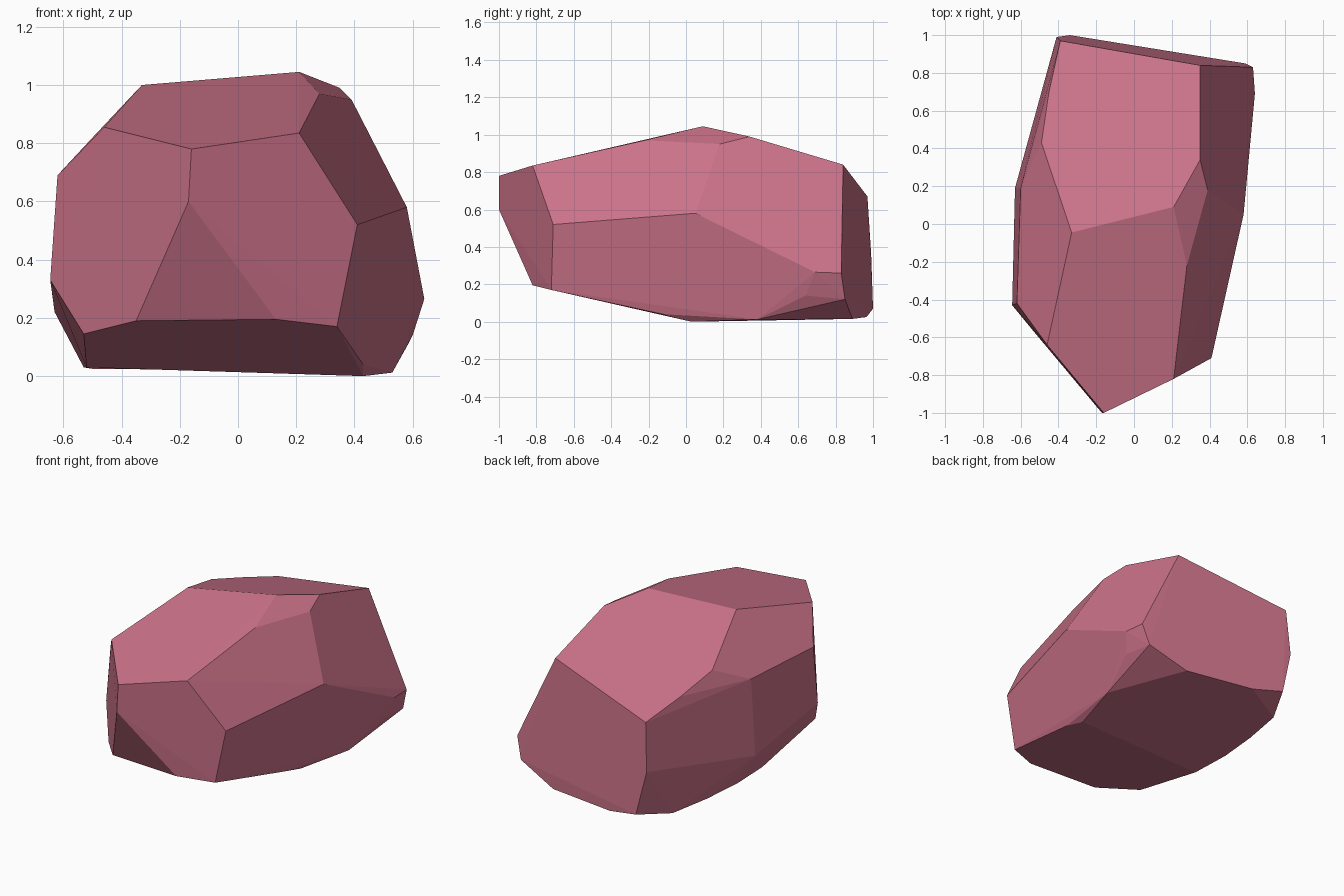
import bpy, bmesh, math

# Corner points of the cut stone, grouped by region
front = [(-.16, -1, .78), (-.17, -1, .60), (.21, -.82, .835), (.41, -.71, .52),
         (.34, -.72, .17), (.13, -.82, .195), (-.35, -.785, .19), (-.53, -.57, .145)]
top = [(-.33, -.045, 1.0), (.21, .09, 1.045), (.35, .34, .99), (.35, .84, .84),
       (-.39, .97, .67), (-.45, .70, .75), (-.49, .43, .83), (-.47, .35, .855),
       (.28, -.22, .97), (.39, .18, .95), (-.46, -.64, .855)]
left = [(-.62, -.42, .69), (-.60, .19, .71), (-.645, -.43, .33), (-.63, .19, .22)]
right = [(.58, .05, .58), (.64, .69, .265), (.63, .83, .26), (.60, .64, .14), (.59, .85, .12)]
back = [(-.41, .99, .36), (-.34, 1.0, .07)]
bottom = [(.43, -.12, .04), (.43, .03, 0), (.53, .38, .012), (.33, .89, .015),
          (-.13, .965, .025), (-.45, .78, .025), (-.50, .50, .025), (-.53, .23, .03),
          (-.52, -.04, .03)]

# Faceted stone: the convex hull of the corners, near-flat triangles merged
bm = bmesh.new()
for p in front + top + left + right + back + bottom:
    bm.verts.new(p)
res = bmesh.ops.convex_hull(bm, input=bm.verts[:])
loose = [v for v in bm.verts if not v.link_faces]
bmesh.ops.delete(bm, geom=loose, context='VERTS')
bmesh.ops.dissolve_limit(bm, angle_limit=math.radians(2.5), verts=bm.verts[:], edges=bm.edges[:])
bmesh.ops.recalc_face_normals(bm, faces=bm.faces[:])

mesh = bpy.data.meshes.new("rock")
bm.to_mesh(mesh)
bm.free()
rock = bpy.data.objects.new("rock", mesh)
bpy.context.collection.objects.link(rock)

# Dusty pink stone
mat = bpy.data.materials.new("dusty_pink")
mat.diffuse_color = (.60, .17, .25, 1)
mesh.materials.append(mat)
